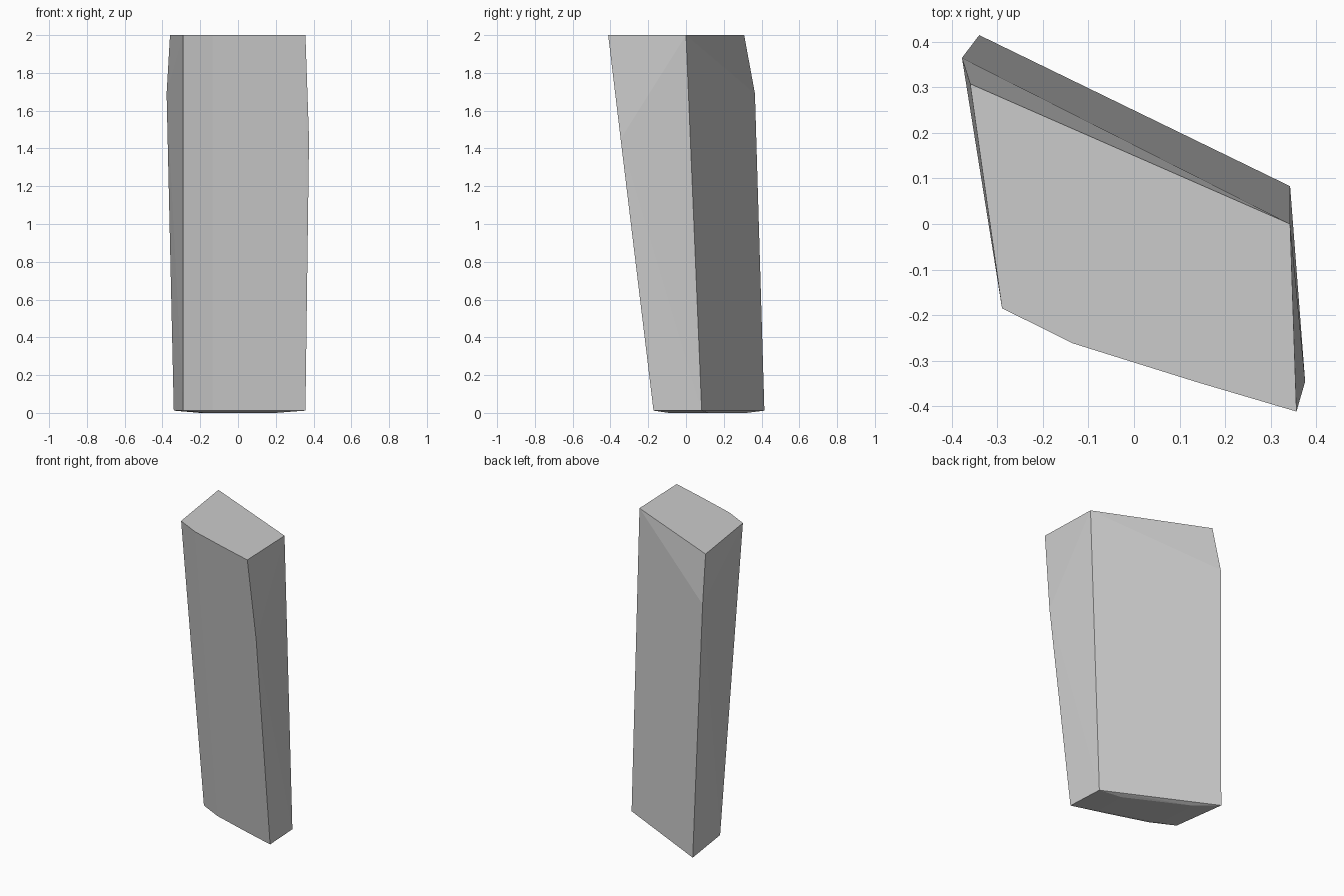
import bpy, bmesh

if "Cube" in bpy.data.objects:
    bpy.data.objects.remove(bpy.data.objects["Cube"])

# Front outline, shared by both ends; the front leans back towards the ground
front = [(-0.29, -0.185), (-0.135, -0.262), (0.14, -0.348), (0.357, -0.412)]
LEAN = 0.24
RIM = 0.012

points = [(x, y, 2.0) for x, y in front]
points += [(x, y + LEAN, RIM) for x, y in front]

# Back corners, top and bottom
points += [(-0.36, 0.308, 2.0), (0.343, 0.0, 2.0)]
points += [(-0.34, 0.415, RIM), (0.343, 0.083, RIM)]

# Chipped back-left corner and bulge on the front-right edge
points += [(-0.378, 0.365, 1.69), (0.376, -0.346, 1.45)]

# Slightly bulging underside
points += [(-0.2, 0.32, 0.0), (0.2, 0.12, 0.0),
           (-0.18, 0.03, 0.0), (0.2, -0.09, 0.0)]

# Stone pillar as the hull of its corners
bm = bmesh.new()
for p in points:
    bm.verts.new(p)
hull = bmesh.ops.convex_hull(bm, input=bm.verts)
loose = [v for v in bm.verts if not v.link_faces]
bmesh.ops.delete(bm, geom=loose, context='VERTS')
bmesh.ops.dissolve_limit(bm, angle_limit=0.003, verts=bm.verts, edges=bm.edges)
bmesh.ops.recalc_face_normals(bm, faces=bm.faces)

mesh = bpy.data.meshes.new("stone_pillar")
bm.to_mesh(mesh)
bm.free()
bpy.context.collection.objects.link(bpy.data.objects.new("stone_pillar", mesh))
